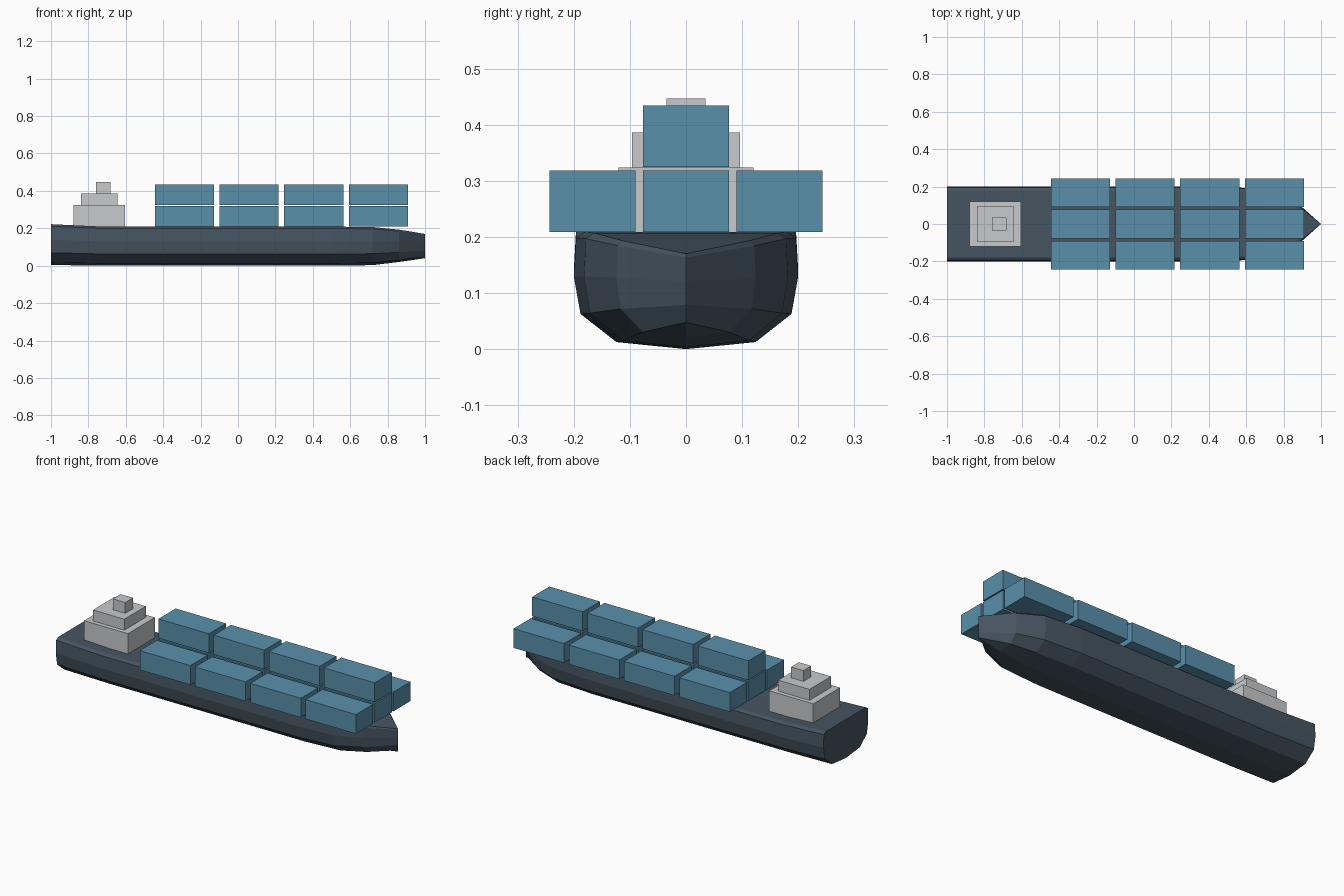
import bpy
import bmesh

cube = bpy.data.objects.get("Cube")
if cube:
    bpy.data.objects.remove(cube, do_unlink=True)


def material(name, rgb):
    m = bpy.data.materials.new(name)
    m.use_nodes = True
    m.diffuse_color = (*rgb, 1)
    m.node_tree.nodes["Principled BSDF"].inputs["Base Color"].default_value = (*rgb, 1)
    return m


slate = material("dark slate", (0.061, 0.09, 0.12))
blue = material("container blue", (0.10, 0.28, 0.41))
grey = material("light grey", (0.58, 0.59, 0.60))


def finish(bm, name, mat):
    bmesh.ops.recalc_face_normals(bm, faces=bm.faces)
    mesh = bpy.data.meshes.new(name)
    bm.to_mesh(mesh)
    bm.free()
    mesh.materials.append(mat)
    obj = bpy.data.objects.new(name, mesh)
    bpy.context.collection.objects.link(obj)
    return obj


def box(name, mat, x, y, z0, size):
    bm = bmesh.new()
    bmesh.ops.create_cube(bm, size=1)
    bmesh.ops.scale(bm, vec=size, verts=bm.verts)
    bmesh.ops.translate(bm, vec=(x, y, z0 + size[2] / 2), verts=bm.verts)
    return finish(bm, name, mat)


# Hull: one half profile (width fraction, height fraction) lofted along stations
half = [(0, 0), (0.62, 0.06), (0.94, 0.3), (1, 0.62), (0.98, 0.95), (0.9, 1)]
ring = half + [(-w, h) for w, h in reversed(half[1:])]
# x, half width, keel height, deck height
stations = [(-1, 0.2, 0.004, 0.222), (-0.72, 0.2, 0, 0.209), (0.5, 0.2, 0, 0.209),
            (0.72, 0.182, 0.003, 0.207), (0.86, 0.124, 0.02, 0.193)]
bm = bmesh.new()
loops = [[bm.verts.new((x, w * hw, lo + h * (hi - lo))) for w, h in ring]
         for x, hw, lo, hi in stations]
n = len(ring)
for a, b in zip(loops, loops[1:]):
    for i in range(n):
        j = (i + 1) % n
        bm.faces.new((a[i], a[j], b[j], b[i]))
bm.faces.new(loops[0])

# Bow: the last section closes on a vertical stem edge
stem = [bm.verts.new((1, 0, 0.04 + h * 0.13)) for w, h in half]
last = loops[-1]
for i in range(len(half) - 1):
    for k, m in ((i, i + 1), ((n - i) % n, n - i - 1)):
        bm.faces.new((last[k], last[m], stem[i + 1], stem[i]))
top = len(half) - 1
bm.faces.new((last[top], last[top + 1], stem[top]))
finish(bm, "hull", slate)

# Stepped superstructure near the stern
box("deckhouse", grey, -0.742, 0, 0.205, (0.275, 0.24, 0.119))
box("bridge", grey, -0.742, 0, 0.324, (0.196, 0.192, 0.062))
box("funnel", grey, -0.72, 0, 0.386, (0.078, 0.07, 0.061))

# Containers: three abreast on deck, with a second tier on the centre row
size = (0.316, 0.153, 0.109)
for bay in range(4):
    x = -0.286 + bay * 0.3455
    for row in (-1, 0, 1):
        box(f"deck_container_{bay}_{row + 1}", blue, x, row * 0.1665, 0.209, size)
    box(f"upper_container_{bay}", blue, x, 0, 0.325, size)
